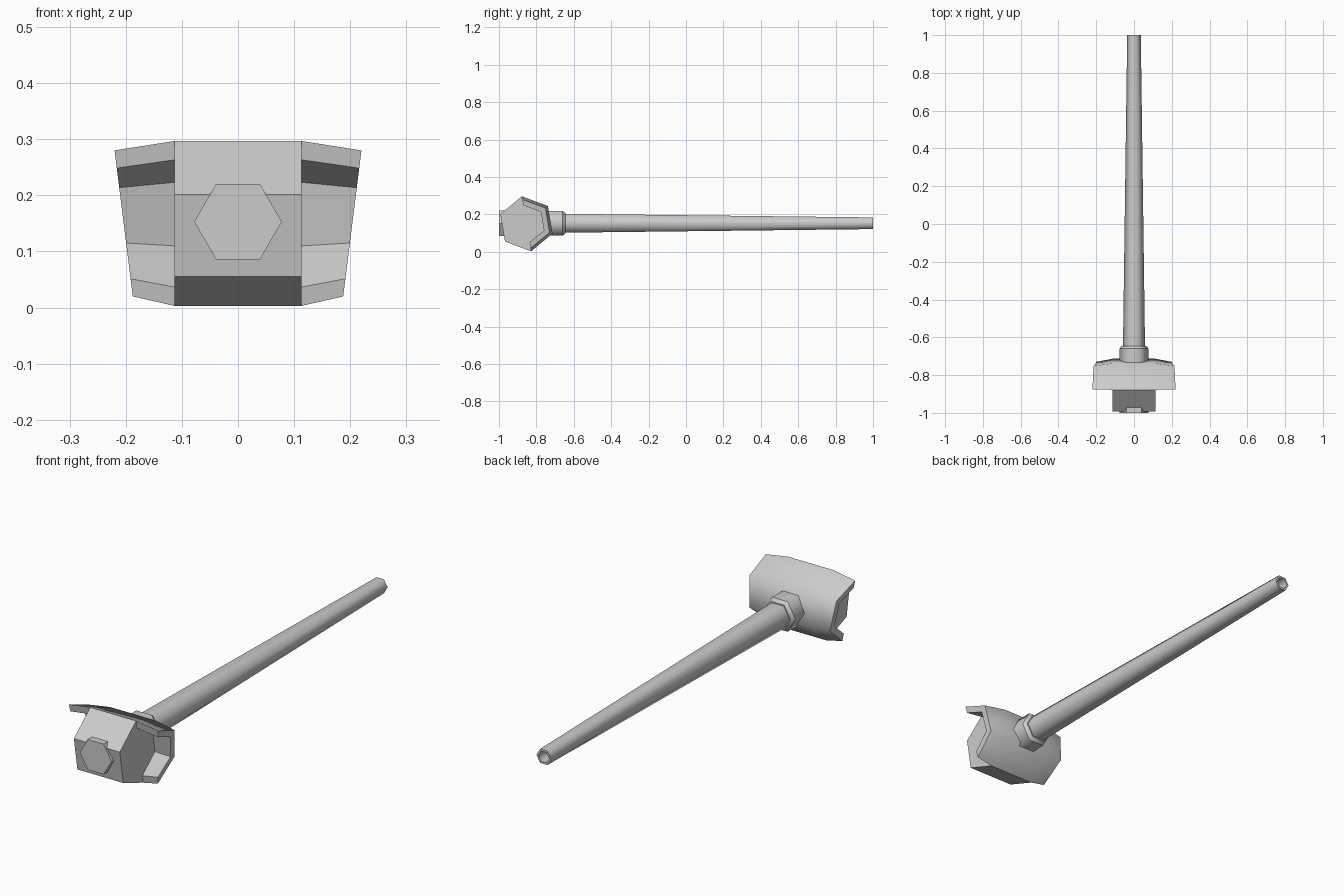
import bpy, bmesh
from math import cos, sin, radians

if "Cube" in bpy.data.objects:
    bpy.data.objects.remove(bpy.data.objects["Cube"])

CY, CZ = -0.853, 0.15      # axis of the hexagonal head


def finish(name, bm):
    bmesh.ops.recalc_face_normals(bm, faces=bm.faces[:])
    mesh = bpy.data.meshes.new(name)
    bm.to_mesh(mesh)
    bm.free()
    obj = bpy.data.objects.new(name, mesh)
    bpy.context.collection.objects.link(obj)
    return obj


def hex_lathe(name, stations, smooth=True):
    """Six-sided solid along y from (y, radius) stations."""
    bm = bmesh.new()
    rings = []
    for y, r in stations:
        rings.append([bm.verts.new((r * cos(radians(60 * k)), y,
                                    0.153 + r * sin(radians(60 * k)))) for k in range(6)])
    for a, b in zip(rings, rings[1:]):
        for k in range(6):
            j = (k + 1) % 6
            bm.faces.new((a[k], a[j], b[j], b[k])).smooth = smooth
        for k in range(6):
            for ring in (a, b):
                bm.edges.get((ring[k], ring[(k + 1) % 6])).smooth = False
    bm.faces.new(rings[0])
    bm.faces.new(rings[-1])
    return finish(name, bm)


def build_head():
    """Hexagonal block whose top, back and bottom extend sideways as tapered plates."""
    bm = bmesh.new()

    def point(side, deg, r, outer_end=False):
        y = CY + r * cos(radians(deg))
        z = CZ + r * sin(radians(deg))
        x = 0.185 + 0.125 * z if outer_end else 0.113
        return bm.verts.new((side * x, y, z))

    back = (99.6, 39.6, -20.4, -80.4)
    outer = {}
    for s in (-1, 1):
        root = [point(s, a, 0.149) for a in back]
        front = [point(s, a, 0.149) for a in (219.6 + 60 - 60, 159.6)]
        inner = [point(s, a, 0.115) for a in back]
        tip = [point(s, a, 0.132, True) for a in back]
        tip_in = [point(s, a, 0.100, True) for a in back]
        outer[s] = (root, front)
        for k in range(3):
            bm.faces.new((root[k], root[k + 1], tip[k + 1], tip[k])).smooth = True
            bm.faces.new((inner[k], inner[k + 1], tip_in[k + 1], tip_in[k]))
            bm.faces.new((tip[k], tip[k + 1], tip_in[k + 1], tip_in[k]))
        for k in (0, 3):
            bm.faces.new((root[k], tip[k], tip_in[k], inner[k]))
        # end of the block
        bm.faces.new([root[3]] + front + [root[0]] + inner)
    # block sides between the two ends
    left = outer[-1][0] + outer[-1][1]
    right = outer[1][0] + outer[1][1]
    for k in range(6):
        j = (k + 1) % 6
        bm.faces.new((left[k], left[j], right[j], right[k])).smooth = k < 3
    return finish("head", bm)


build_head()

# striking cap on the front
hex_lathe("front_cap", [(-1.0, 0.078), (-0.92, 0.078)], smooth=False)

# collar joining handle and head
hex_lathe("collar", [(-0.77, 0.077), (-0.66, 0.077), (-0.645, 0.064)])

# tapered handle with a hollow end
hex_lathe("handle", [(-0.70, 0.059), (1.0, 0.036), (1.0, 0.026), (0.92, 0.026)])
